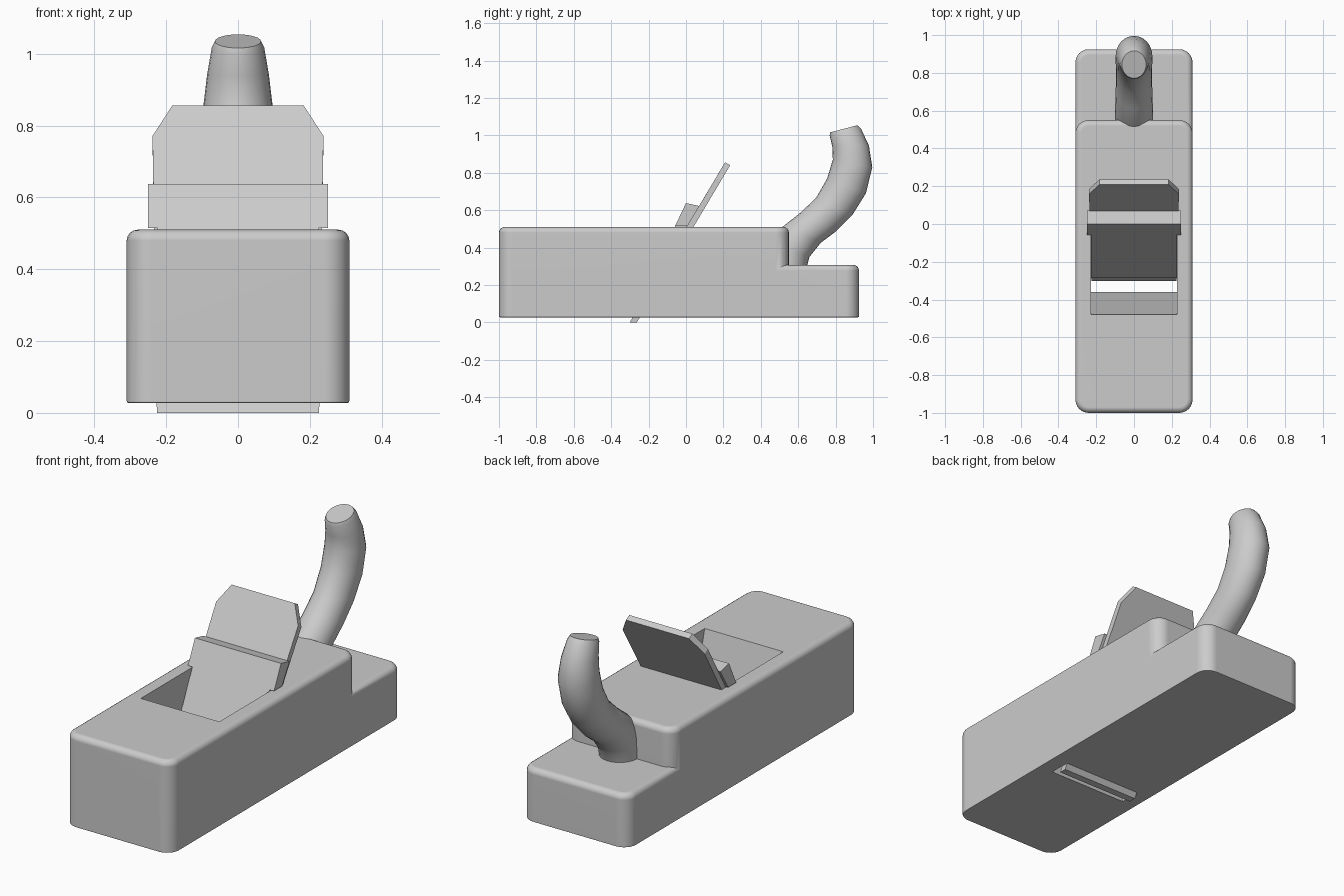
import bpy, bmesh, math
from mathutils import Vector

if "Cube" in bpy.data.objects:
    bpy.data.objects.remove(bpy.data.objects["Cube"])

grey = bpy.data.materials.new("plain grey")
grey.use_nodes = True
grey.diffuse_color = (0.6, 0.6, 0.6, 1)
grey.node_tree.nodes["Principled BSDF"].inputs["Base Color"].default_value = (0.6, 0.6, 0.6, 1)


def finish(name, bm):
    bmesh.ops.recalc_face_normals(bm, faces=bm.faces)
    mesh = bpy.data.meshes.new(name)
    bm.to_mesh(mesh)
    bm.free()
    mesh.materials.append(grey)
    obj = bpy.data.objects.new(name, mesh)
    bpy.context.collection.objects.link(obj)
    return obj


def activate(obj):
    bpy.ops.object.select_all(action='DESELECT')
    obj.select_set(True)
    bpy.context.view_layer.objects.active = obj


def smooth(obj, angle=35):
    activate(obj)
    bpy.ops.object.shade_smooth_by_angle(angle=math.radians(angle))


def rounded_block(name, y0, y1, top, half=0.31, bottom=0.027):
    """Box with round upright corners, a soft top rim and a crisp sole."""
    bm = bmesh.new()
    bmesh.ops.create_cube(bm, size=1)
    for v in bm.verts:
        v.co = ((v.co.x * 2) * half, y0 if v.co.y < 0 else y1, bottom if v.co.z < 0 else top)
    upright = [e for e in bm.edges if abs(e.verts[0].co.z - e.verts[1].co.z) > 0.1]
    bmesh.ops.bevel(bm, geom=upright, offset=0.07, segments=6, profile=0.5, affect='EDGES')
    for height, size, steps in ((top, 0.03, 4), (bottom, 0.006, 2)):
        rim = [e for e in bm.edges if all(abs(v.co.z - height) < 1e-4 for v in e.verts)]
        bmesh.ops.bevel(bm, geom=rim, offset=size, segments=steps, profile=0.5, affect='EDGES')
    return finish(name, bm)


def prism(name, profile, half):
    """Side profile in (y, z) stretched across the width."""
    bm = bmesh.new()
    left, right = [[bm.verts.new((s * half, y, z)) for y, z in profile] for s in (1, -1)]
    bm.faces.new(left)
    bm.faces.new(right[::-1])
    for i in range(len(profile)):
        j = (i + 1) % len(profile)
        bm.faces.new((left[i], right[i], right[j], left[j]))
    return finish(name, bm)


def boolean(target, tool, operation):
    mod = target.modifiers.new(operation.lower(), 'BOOLEAN')
    mod.operation, mod.solver, mod.object = operation, 'EXACT', tool
    activate(target)
    bpy.ops.object.modifier_apply(modifier=mod.name)
    bpy.data.objects.remove(tool)


def bed(z):
    """Where the sloping bed of the iron lies at a height."""
    return -0.262 + 0.594 * z


# Stepped body with a sloping throat cut right through
body = rounded_block("body", -1, 0.55, 0.51)
boolean(body, rounded_block("rear_deck", 0.2, 0.925, 0.307), 'UNION')
throat = prism("throat_cutter", [(-0.503, 0.6), (-0.34, -0.05), (bed(-0.05), -0.05), (bed(0.6), 0.6)], 0.228)
boolean(body, throat, 'DIFFERENCE')
smooth(body)
body.modifiers.new("flat faces", 'WEIGHTED_NORMAL').keep_sharp = True

# Cutting iron: slightly tapered plate with clipped top corners
bm = bmesh.new()
half_outline = [(0.226, 0), (0.238, 0.755), (0.183, 0.84)]
outline = half_outline + [(-x, z) for x, z in reversed(half_outline)]
back = [bm.verts.new((x, bed(z) - 0.001, z)) for x, z in outline]
front = []
for x, z in outline:
    # the tip is cut level, the rest is square to the plate
    shift = Vector((0, -0.038, 0)) if z == 0 else Vector((0, -0.027, 0.016))
    front.append(bm.verts.new(Vector((x, bed(z) - 0.001, z)) + shift))
bm.faces.new(back)
bm.faces.new(front[::-1])
for i in range(len(outline)):
    j = (i + 1) % len(outline)
    bm.faces.new((back[i], front[i], front[j], back[j]))
finish("cutting_iron", bm)

# Wedge: narrow in the throat, with wider shoulders above the body
tip, crown = 0.035, 0.622
slope_foot = Vector((bed(tip) - 0.045, tip))
slope_top = Vector((0.0, 0.638))
shoulder = slope_foot.lerp(slope_top, (0.515 - tip) / (0.638 - tip))
prism("wedge", [slope_foot, shoulder, (bed(0.515) - 0.034, 0.515), (bed(tip) - 0.034, tip)], 0.224)
prism("wedge_head", [shoulder, slope_top, (bed(crown) - 0.036, crown), (bed(0.515) - 0.036, 0.515)], 0.25)

# Handle: swept oval sections, given by front point, back point and half width
sections = [
    ((0.45, 0.27), (0.64, 0.27), 0.1),
    ((0.455, 0.42), (0.66, 0.35), 0.1),
    ((0.515, 0.51), (0.72, 0.425), 0.1),
    ((0.61, 0.585), (0.80, 0.485), 0.097),
    ((0.695, 0.665), (0.89, 0.575), 0.095),
    ((0.755, 0.77), (0.962, 0.69), 0.097),
    ((0.785, 0.87), (0.996, 0.83), 0.097),
    ((0.782, 0.94), (0.978, 0.945), 0.086),
    ((0.768, 1.0), (0.936, 1.035), 0.073),
    ((0.771, 1.016), (0.917, 1.054), 0.064),
]
bm = bmesh.new()
rings = []
sides = 24
for a, b, half in sections:
    a, b = Vector((0, *a)), Vector((0, *b))
    mid, reach = (a + b) / 2, (b - a) / 2
    turns = [math.tau * k / sides for k in range(sides)]
    rings.append([bm.verts.new(mid + reach * math.cos(t) + Vector((half * math.sin(t), 0, 0))) for t in turns])
for low, high in zip(rings, rings[1:]):
    for i in range(sides):
        j = (i + 1) % sides
        bm.faces.new((low[i], low[j], high[j], high[i]))
bm.faces.new(rings[0][::-1])
bm.faces.new(rings[-1])
smooth(finish("handle", bm), 50)
